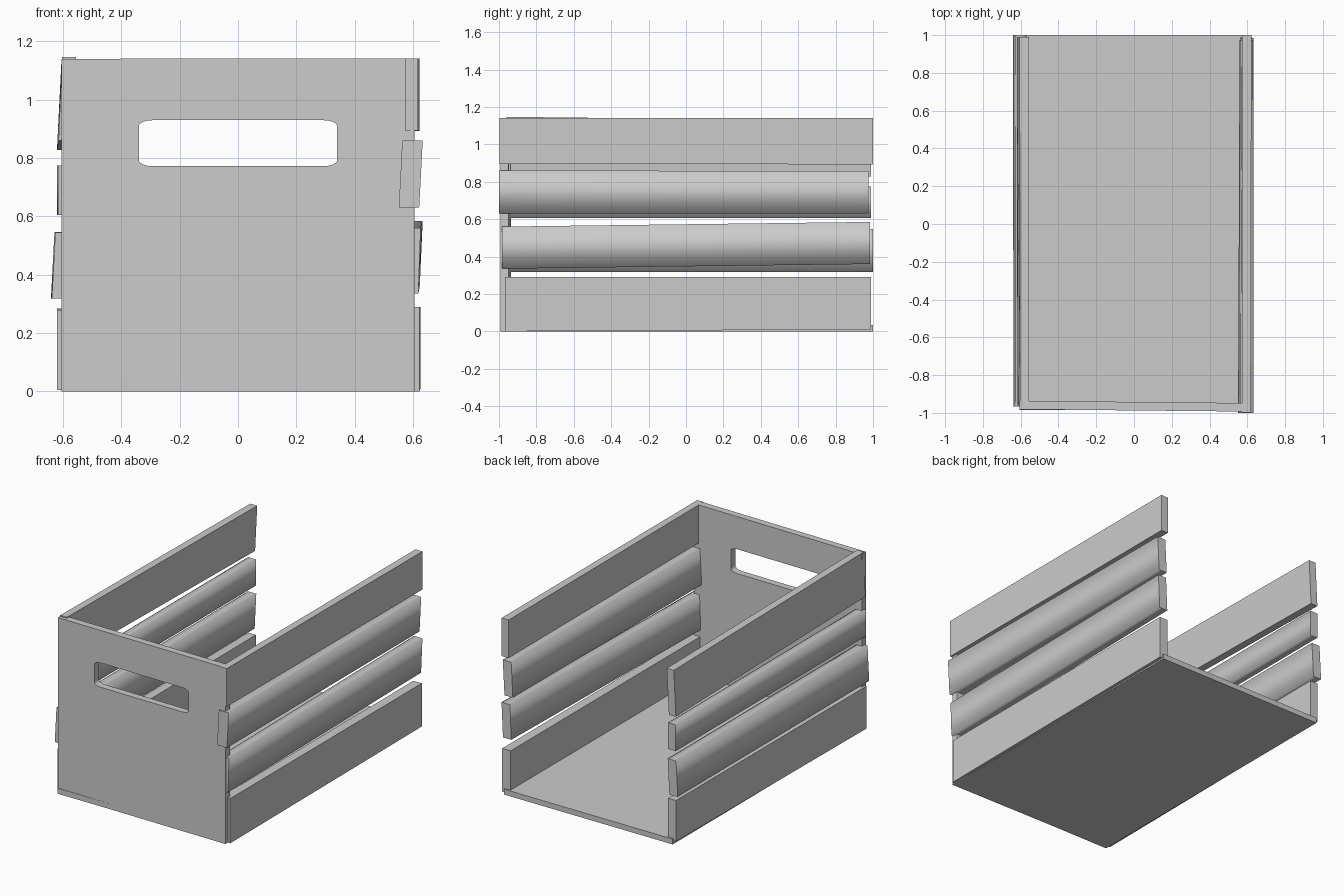
import bpy, bmesh, math

if "Cube" in bpy.data.objects:
    bpy.data.objects.remove(bpy.data.objects["Cube"])


def finish(bm, name):
    bmesh.ops.recalc_face_normals(bm, faces=bm.faces)
    me = bpy.data.meshes.new(name)
    bm.to_mesh(me)
    bm.free()
    ob = bpy.data.objects.new(name, me)
    bpy.context.collection.objects.link(ob)
    return ob


def slat(name, front, back, smooth=False):
    """Board lofted between two ends: (y, x_centre, z_low, z_high, lean, thickness)."""
    bm = bmesh.new()
    rings = []
    for y, x, lo, hi, lean, t in (front, back):
        rings.append([bm.verts.new(p) for p in (
            (x - t / 2 - lean / 2, y, lo), (x + t / 2 - lean / 2, y, lo),
            (x + t / 2 + lean / 2, y, hi), (x - t / 2 + lean / 2, y, hi))])
    a, b = rings
    bm.faces.new(a)
    bm.faces.new(b)
    for i in range(4):
        j = (i + 1) % 4
        f = bm.faces.new((a[i], a[j], b[j], b[i]))
        f.smooth = smooth
    return finish(bm, name)


# Floor board
slat("floor", (-0.985, 0, 0, 0.035, 0, 1.21), (1.0, 0, 0, 0.035, 0, 1.21))

# Right slats, bottom to top
slat("right_slat_1", (-0.968, 0.592, 0.0, 0.29, 0.0, 0.06), (0.99, 0.595, 0.01, 0.29, 0.0, 0.06))
slat("right_slat_2", (-0.985, 0.592, 0.335, 0.56, 0.008, 0.06), (0.985, 0.598, 0.36, 0.585, 0.01, 0.06), True)
slat("right_slat_3", (-1.0, 0.592, 0.63, 0.86, 0.012, 0.07), (0.975, 0.595, 0.63, 0.857, 0.012, 0.06), True)
slat("right_slat_4", (-0.998, 0.595, 0.895, 1.142, 0.0, 0.045), (1.0, 0.597, 0.893, 1.14, 0.0, 0.05))

# Left slats, bottom to top
slat("left_slat_1", (-0.965, -0.592, 0.005, 0.28, 0.0, 0.055), (0.99, -0.593, 0.02, 0.285, 0.0, 0.055))
slat("left_slat_2", (-0.96, -0.590, 0.605, 0.775, 0.0, 0.055), (0.99, -0.592, 0.605, 0.775, 0.0, 0.055), True)
slat("left_slat_3", (-0.965, -0.602, 0.318, 0.545, 0.012, 0.06), (1.0, -0.605, 0.318, 0.547, 0.012, 0.06), True)
slat("left_slat_4", (-0.96, -0.585, 0.86, 1.147, 0.012, 0.048), (0.99, -0.588, 0.828, 1.125, 0.015, 0.05))

# Front panel with a rounded hand hole, slightly skewed
bm = bmesh.new()
outer = [(-0.605, 0), (0.605, 0), (0.605, 1.142), (-0.605, 1.14)]
hole = []
rx, rz = 0.05, 0.02
for k, (sx, sz) in enumerate(((1, 1), (-1, 1), (-1, -1), (1, -1))):
    for i in range(5):
        a = math.radians(90 * k + 22.5 * i)
        hole.append((sx * (0.34 - rx) + rx * math.cos(a),
                     0.851 + sz * (0.079 - rz) + rz * math.sin(a)))
edges = []
for loop in (outer, hole):
    vs = [bm.verts.new((x, -0.987 - 0.006 * x / 0.605, z)) for x, z in loop]
    edges += [bm.edges.new((vs[i], vs[(i + 1) % len(vs)])) for i in range(len(vs))]
bmesh.ops.triangle_fill(bm, use_beauty=True, use_dissolve=False, edges=edges)
ext = bmesh.ops.extrude_face_region(bm, geom=bm.faces[:], use_keep_orig=True)
bmesh.ops.translate(bm, vec=(0, 0.045, 0),
                    verts=[g for g in ext["geom"] if isinstance(g, bmesh.types.BMVert)])
finish(bm, "front_panel")
